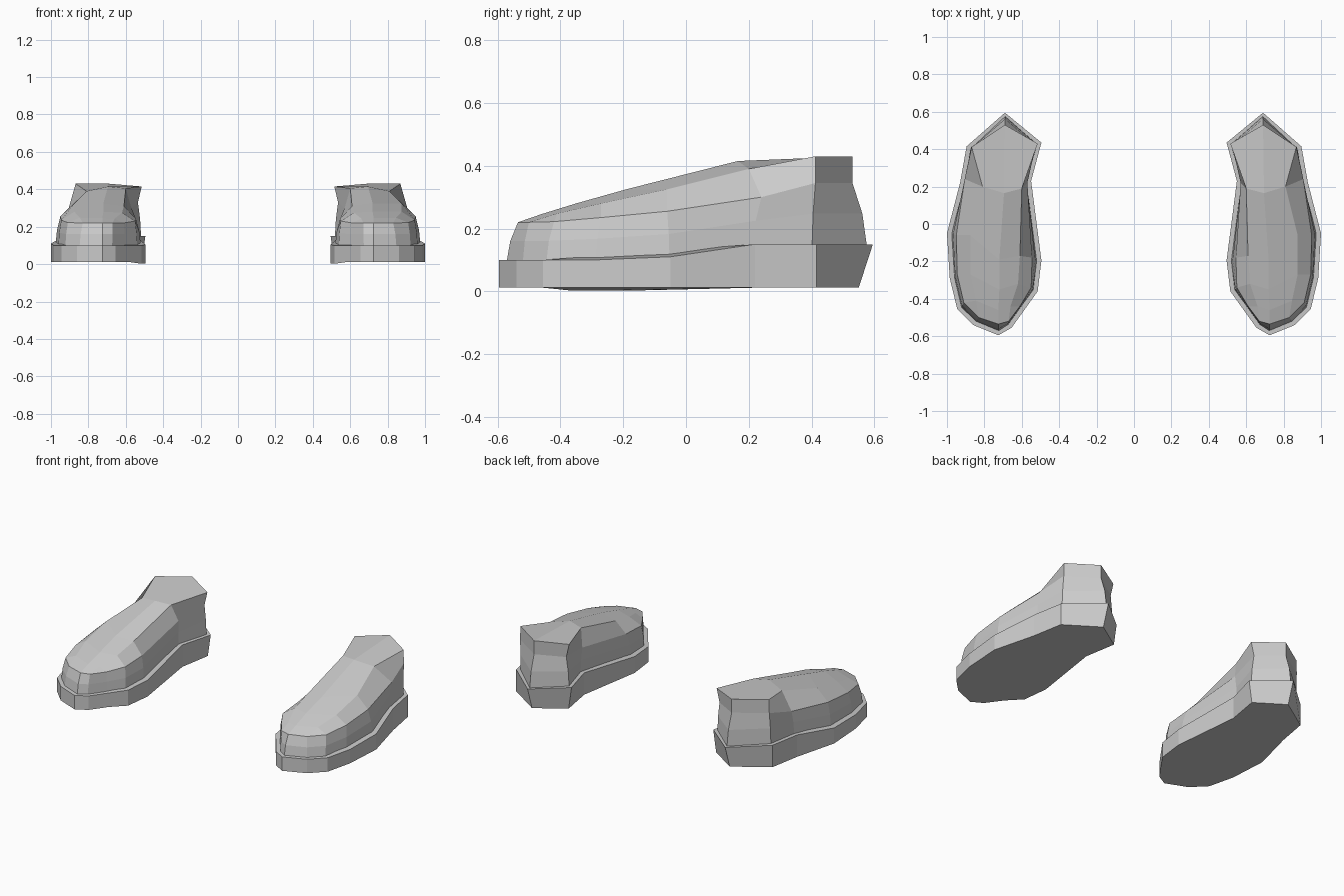
import bpy
import bmesh
from mathutils import Vector

if "Cube" in bpy.data.objects:
    bpy.data.objects.remove(bpy.data.objects["Cube"], do_unlink=True)

grey = bpy.data.materials.new("shoe grey")
grey.use_nodes = True
grey.diffuse_color = (0.6, 0.6, 0.6, 1)
grey.node_tree.nodes["Principled BSDF"].inputs["Base Color"].default_value = (0.6, 0.6, 0.6, 1)

# Rings run heel tip, six inner points, toe tip, six outer points back to the heel
SOLE = [(.69, .595, .15), (.495, .435, .15), (.55, .23, .15), (.495, -.195, .105),
        (.515, -.36, .10), (.585, -.458, .10), (.655, -.555, .10), (.725, -.595, .10),
        (.86, -.54, .10), (.945, -.455, .10), (.985, -.29, .10), (1.0, -.05, .11),
        (.93, .22, .15), (.895, .415, .15)]
SHOULDER = [(.69, .53, .345), (.535, .43, .33), (.57, .22, .30), (.545, -.18, .24),
            (.55, -.34, .23), (.61, -.44, .22), (.67, -.52, .22), (.725, -.535, .22),
            (.83, -.50, .22), (.91, -.42, .222), (.945, -.27, .235), (.95, -.06, .255),
            (.905, .24, .30), (.87, .412, .345)]
# Instep rows from heel to toe: inner edge, ridge, outer edge
INSTEP = [[(.515, .43, .415), (.69, .53, .43), (.868, .412, .43)],
          [(.60, .19, .405), (.695, .165, .415), (.81, .20, .39)],
          [(.61, -.17, .31), (.72, -.19, .325), (.875, -.06, .325)],
          [(.62, -.32, .275), (.72, -.35, .28), (.875, -.27, .28)],
          [(.66, -.44, .243), (.725, -.46, .246), (.845, -.41, .248)]]


def inset(ring, d):
    """Move each ring point inward by d in plan."""
    out = []
    for i, p in enumerate(ring):
        a, b = Vector(ring[i - 1]), Vector(ring[(i + 1) % len(ring)])
        t = b - a
        out.append(Vector(p) + Vector((-t.y, t.x, 0)).normalized() * d)
    return out


def band(bm, low, high):
    """Join two closed rings with quads."""
    n = len(low)
    for i in range(n):
        j = (i + 1) % n
        bm.faces.new((low[i], low[j], high[j], high[i]))


def finish(bm, name, side):
    bmesh.ops.remove_doubles(bm, verts=bm.verts, dist=0.0005)
    for v in bm.verts:
        v.co.x *= side
    bmesh.ops.recalc_face_normals(bm, faces=bm.faces)
    mesh = bpy.data.meshes.new(name)
    bm.to_mesh(mesh)
    bm.free()
    mesh.materials.append(grey)
    bpy.context.collection.objects.link(bpy.data.objects.new(name, mesh))


def build_sole(name, side):
    bm = bmesh.new()
    bottom = [Vector((x, y, .012)) for x, y, z in SOLE]
    bottom[0].y = .55                      # heel tapers under
    bottom[1].x += .02
    bottom[3].z = bottom[4].z = .002       # ball of the foot sits lowest
    low = [bm.verts.new(p) for p in bottom]
    high = [bm.verts.new(p) for p in SOLE]
    band(bm, low, high)
    bm.faces.new(low)
    bm.faces.new(high)
    finish(bm, name, side)


def build_upper(name, side):
    bm = bmesh.new()
    base = inset(SOLE, .025)
    base[0].y = .575
    # Side wall: base, fuller middle, shoulder
    mid = []
    for b, s in zip(base, SHOULDER):
        m = b.lerp(Vector(s), .3)
        m.z = (b.z + s[2]) / 2
        mid.append(m)
    rings = [[bm.verts.new(p) for p in r] for r in (base, mid, SHOULDER)]
    band(bm, rings[0], rings[1])
    band(bm, rings[1], rings[2])
    bm.faces.new(rings[0])
    s = rings[2]
    # Instep rows, closing onto the toe
    rows = []
    for k, row in enumerate(INSTEP, 1):
        rows.append([s[k]] + [bm.verts.new(p) for p in row] + [s[14 - k]])
    for a, b in zip(rows, rows[1:]):
        for c in range(4):
            bm.faces.new((a[c], b[c], b[c + 1], a[c + 1]))
    a = rows[-1]
    bm.faces.new((a[0], s[6], a[1]))
    bm.faces.new((a[1], s[6], s[7], a[2]))
    bm.faces.new((a[2], s[7], s[8], a[3]))
    bm.faces.new((a[3], s[8], a[4]))
    # Back of the collar
    a = rows[0]
    bm.faces.new((s[0], a[0], a[1], a[2]))
    bm.faces.new((s[0], a[2], a[3], a[4]))
    finish(bm, name, side)


for label, side in (("left", 1), ("right", -1)):
    build_sole(label + "_sole", side)
    build_upper(label + "_upper", side)
